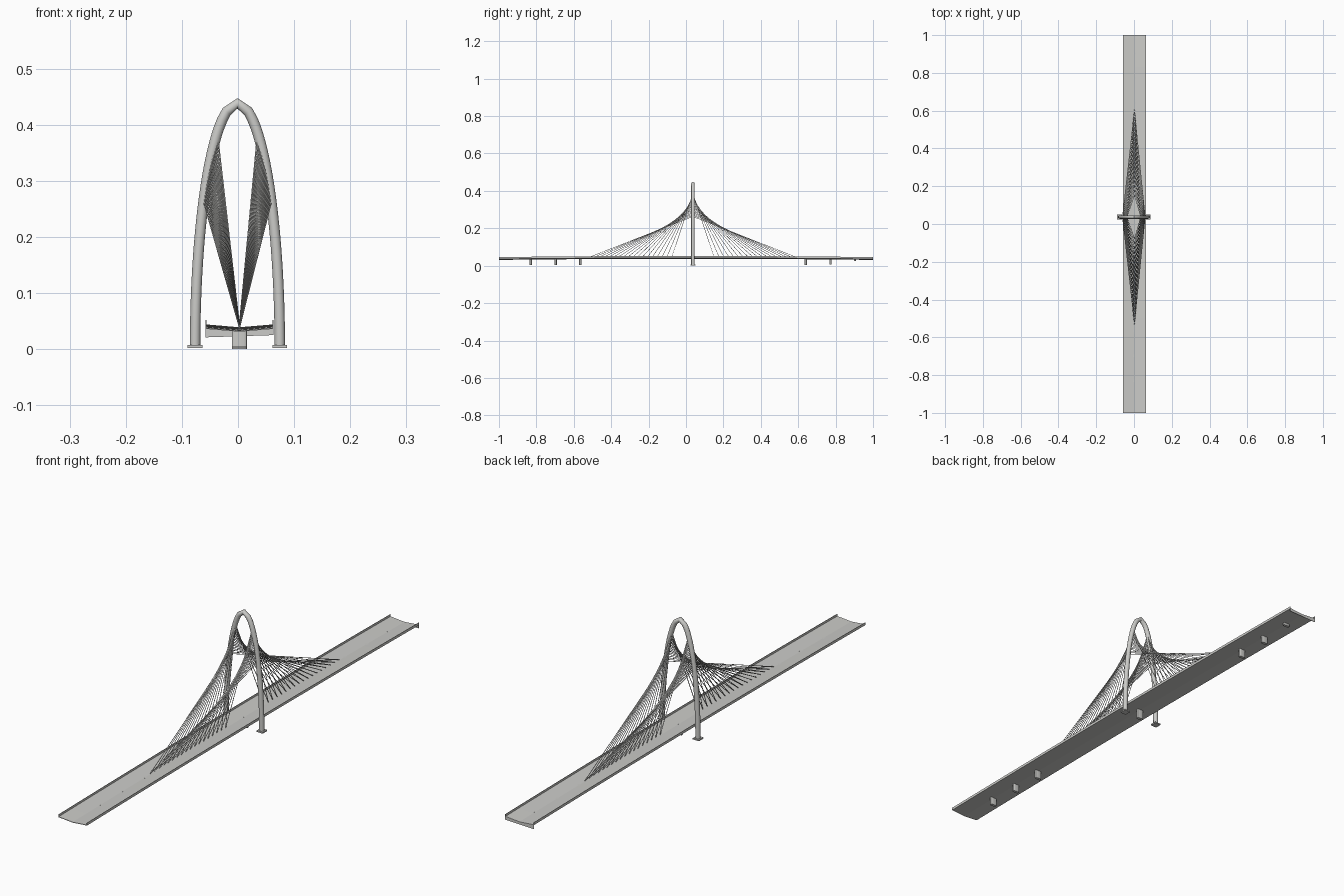
import bpy, bmesh, math
from mathutils import Vector

if "Cube" in bpy.data.objects:
    bpy.data.objects.remove(bpy.data.objects["Cube"])

mat = bpy.data.materials.new("light_grey")
mat.diffuse_color = (0.6, 0.6, 0.58, 1)
mat.use_nodes = True
mat.node_tree.nodes["Principled BSDF"].inputs["Base Color"].default_value = mat.diffuse_color

CX = 0.0025       # deck centre line
AY = 0.037        # arch position along the deck
HW = 0.0605       # deck half width


def finish(name, bm, smooth=False):
    bmesh.ops.recalc_face_normals(bm, faces=bm.faces[:])
    me = bpy.data.meshes.new(name)
    bm.to_mesh(me)
    bm.free()
    me.materials.append(mat)
    ob = bpy.data.objects.new(name, me)
    bpy.context.collection.objects.link(ob)
    if smooth:
        bpy.context.view_layer.objects.active = ob
        ob.select_set(True)
        bpy.ops.object.shade_smooth_by_angle(angle=math.radians(40))
        ob.select_set(False)
    return ob


def loft(bm, rings):
    """Skin closed rings of points and cap both ends."""
    vs = [[bm.verts.new(p) for p in r] for r in rings]
    n = len(vs[0])
    for a, b in zip(vs, vs[1:]):
        for i in range(n):
            bm.faces.new((a[i], a[(i + 1) % n], b[(i + 1) % n], b[i]))
    bm.faces.new(vs[0][::-1])
    bm.faces.new(vs[-1])


def rod(bm, a, b, r, n=6):
    d = (b - a).normalized()
    u = d.orthogonal().normalized()
    v = d.cross(u)
    ring = [(u * math.cos(2 * math.pi * i / n) + v * math.sin(2 * math.pi * i / n)) * r for i in range(n)]
    loft(bm, [[a + p for p in ring], [b + p for p in ring]])


def deck_z(y):
    """Height of the deck's centre line, slightly cambered."""
    return 0.033 + 0.006 * (1 - y * y)


# Dished road deck with upright side barriers
T, B, H = 0.002, 0.0015, 0.008
profile = [(-HW, 0.003), (0, -T), (HW, 0.003), (HW, 0.005 + H), (HW - B, 0.005 + H),
           (HW - B, 0.005), (0, 0), (-HW + B, 0.005), (-HW + B, 0.005 + H), (-HW, 0.005 + H)]
bm = bmesh.new()
loft(bm, [[(CX + x, y, deck_z(y) + z) for x, z in profile] for y in [i / 12 - 1 for i in range(25)]])
finish("road_deck", bm)

# End wall under the back end of the deck
wall = [(-HW, 0.021), (HW, 0.025), (HW, 0.046), (HW - B, 0.038), (0, 0.033), (-HW + B, 0.038), (-HW, 0.046)]
bm = bmesh.new()
loft(bm, [[(CX + x, y, z) for x, z in wall] for y in (0.999, 1.0)])
finish("end_wall", bm)

# Elliptical arch tower, swept round tube
bm = bmesh.new()
A, C, R = 0.0755, 0.438, 0.0093


def arch_x(z):
    return A * math.sqrt(max(0, 1 - (z / C) ** 2))


zs = [0.006 + (C - 0.006) * i / 30 for i in range(31)]
path = [(-arch_x(z), z) for z in zs] + [(arch_x(z), z) for z in zs[-2::-1]]
rings = []
for i, (x, z) in enumerate(path):
    p, q = path[max(i - 1, 0)], path[min(i + 1, len(path) - 1)]
    t = Vector((q[0] - p[0], 0, q[1] - p[1])).normalized()
    nrm = Vector((-t.z, 0, t.x))
    rings.append([Vector((x - 0.001, AY, z)) + R * (nrm * math.cos(k * math.pi / 8)
                  + Vector((0, math.sin(k * math.pi / 8), 0))) for k in range(16)])
loft(bm, rings)
finish("arch_tower", bm, True)

# Foot plates
bm = bmesh.new()
for s in (-1, 1):
    x = s * A - 0.001
    loft(bm, [[(x + a * 0.0132, AY + b * 0.0132, z) for a, b in ((-1, -1), (1, -1), (1, 1), (-1, 1))]
              for z in (0.002, 0.007)])
finish("foot_plates", bm)

# Piers: rounded columns along the centre line
bm = bmesh.new()
for y, z0 in ((-0.83, 0.004), (-0.697, 0.004), (-0.565, 0.003), (AY, 0.0),
              (0.64, 0.003), (0.772, 0.006), (0.903, 0.024)):
    plan = []
    for k in range(16):
        c, s = math.cos(k * math.pi / 8), math.sin(k * math.pi / 8)
        plan.append((CX + math.copysign(abs(c) ** 0.5, c) * 0.0135, y + math.copysign(abs(s) ** 0.5, s) * 0.006))
    loft(bm, [[(px, py, z) for px, py in plan] for z in (z0, deck_z(y) + 0.0005)])
finish("piers", bm, True)

# Stay cables: lowest arch point goes to the farthest deck point
bm = bmesh.new()
N = 18
for i in range(N):
    f = i / (N - 1)
    z = 0.385 - 0.122 * f
    reach = 0.115 + 0.455 * f
    for sx in (-1, 1):
        for sy in (-1, 1):
            y = AY + sy * reach
            rod(bm, Vector((sx * arch_x(z) - 0.001, AY, z)), Vector((CX, y, deck_z(y) + 0.002)), 0.0012)
finish("stay_cables", bm)
